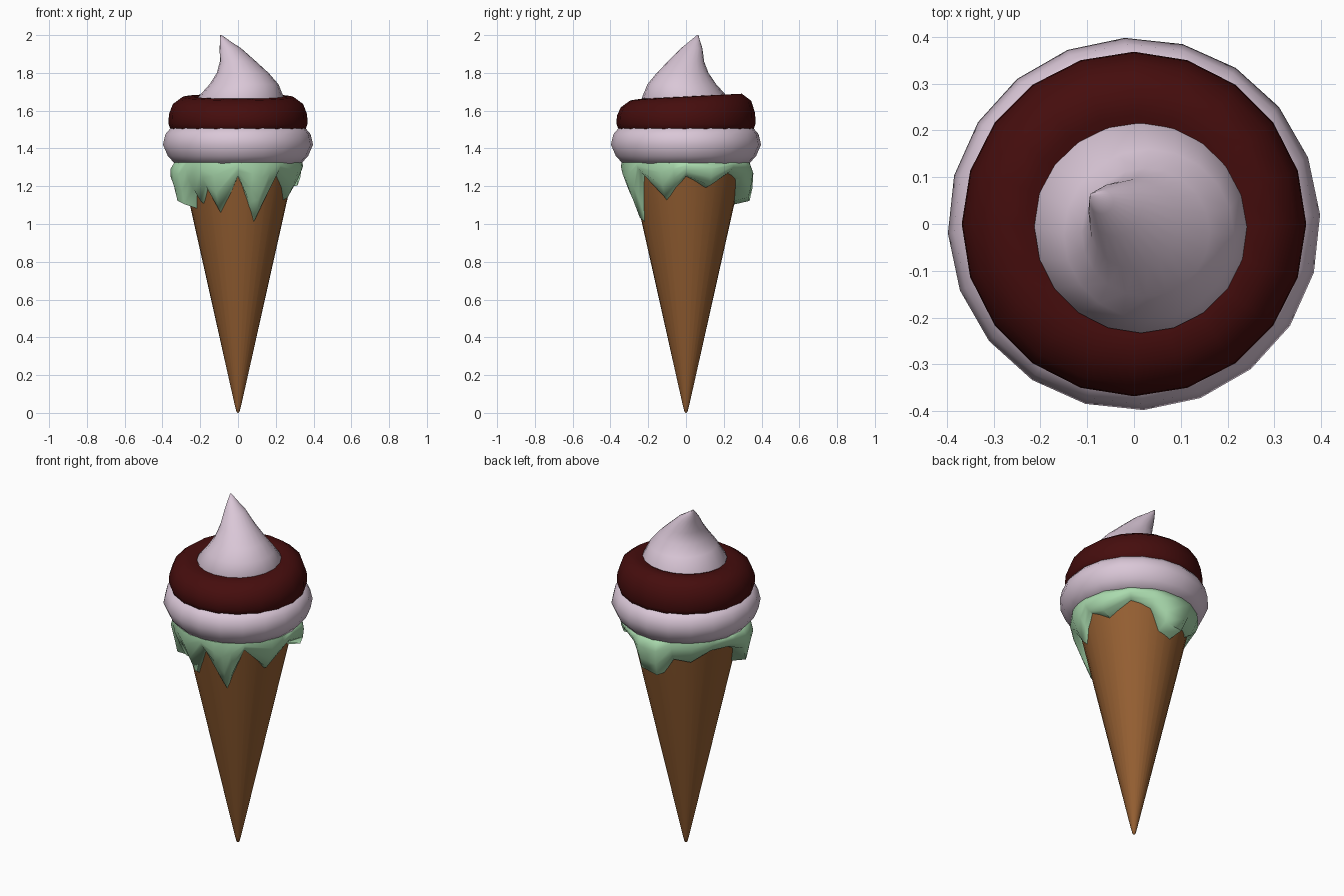
import bpy, math

if "Cube" in bpy.data.objects:
    bpy.data.objects.remove(bpy.data.objects["Cube"])


def material(name, rgb):
    m = bpy.data.materials.new(name)
    m.diffuse_color = (*rgb, 1)
    m.use_nodes = True
    m.node_tree.nodes["Principled BSDF"].inputs["Base Color"].default_value = m.diffuse_color
    return m


WAFER = material("wafer", (0.30, 0.115, 0.032))
CREAM = material("cream", (0.70, 0.57, 0.68))
SAUCE = material("sauce", (0.06, 0.004, 0.004))
MINT = material("mint", (0.40, 0.70, 0.42))


def loft(name, rings, mat, cap_end=False, angle=45):
    """Skin a stack of equal-length rings, ordered from bottom to top."""
    n = len(rings[0])
    verts = [p for ring in rings for p in ring]
    faces = [(i * n + j, i * n + (j + 1) % n, (i + 1) * n + (j + 1) % n, (i + 1) * n + j)
             for i in range(len(rings) - 1) for j in range(n)]
    if cap_end:
        faces.append(tuple(range((len(rings) - 1) * n, len(rings) * n)))
    me = bpy.data.meshes.new(name)
    me.from_pydata(verts, [], faces)
    ob = bpy.data.objects.new(name, me)
    bpy.context.collection.objects.link(ob)
    me.materials.append(mat)
    bpy.ops.object.select_all(action='DESELECT')
    ob.select_set(True)
    bpy.context.view_layer.objects.active = ob
    bpy.ops.object.shade_smooth_by_angle(angle=math.radians(angle))
    return ob


def circle(r, z, n, cx=0, cy=0, tilt=0, phase=0):
    pts = []
    for j in range(n):
        a = 2 * math.pi * j / n + phase
        y = r * math.sin(a)
        pts.append((cx + r * math.cos(a), cy + y, z + tilt * y))
    return pts


def cone_r(z):
    return 0.008 + 0.224 * z


# wafer cone with a slightly blunted tip
cone_profile = [(0.001, 0), (0.008, 0.006), (cone_r(0.04), 0.04), (cone_r(1.36), 1.36)]
loft("wafer_cone", [circle(r, z, 32) for r, z in cone_profile], WAFER)

# melted layer: (angle, lower edge height, lip radius of the thick drips or 0)
drips = [(0, 1.25, 0), (22, 1.19, .34), (47, 1.27, 0), (68, 1.23, 0), (80, 1.12, .335),
         (98, 1.10, .34), (112, 1.20, 0), (130, 1.18, 0), (150, 1.25, 0), (172, 1.24, 0),
         (188, 1.20, .345), (197, 1.10, .335), (209, 1.08, .325), (217, 1.17, 0),
         (225, 1.10, 0), (235, 1.19, 0), (248, 1.05, 0), (270, 1.25, 0), (283, 1.09, 0),
         (291, 1.00, 0), (299, 1.10, 0), (311, 1.27, 0), (337, 1.12, 0), (349, 1.19, 0)]


def drip_column(deg, low, lip):
    a = math.radians(deg)
    h = 1.325 - low
    z1, z2, z3 = 1.325 - 0.25 * h, 1.325 - 0.6 * h, 1.325 - 0.9 * h
    col = [(cone_r(low) - 0.012, low),
           (lip or cone_r(z3) + 0.022, z3),
           (lip + 0.015 if lip else cone_r(z2) + 0.04, z2),
           (0.36 if lip else 0.345, z1),
           (0.34, 1.325), (0.25, 1.345)]
    return [(r * math.cos(a), r * math.sin(a), z) for r, z in col]


loft("melted_drips", list(map(list, zip(*[drip_column(*d) for d in drips]))), MINT, angle=60)

# lower cream ring
cream_profile = [(0.24, 1.315), (0.335, 1.32), (0.372, 1.36), (0.398, 1.42),
                 (0.385, 1.475), (0.355, 1.51), (0.28, 1.52)]
loft("cream_ring", [circle(r, z, 20, phase=0.05) for r, z in cream_profile], CREAM, angle=60)

# sauce ring, its top rising gently to the back
sauce_profile = [(0.30, 1.47, 0), (0.355, 1.495, 0), (0.368, 1.53, 0), (0.366, 1.58, .02),
                 (0.345, 1.635, .05), (0.295, 1.672, .06), (0.235, 1.675, .05),
                 (0.17, 1.65, .04)]
loft("sauce_ring", [circle(r, z, 20, tilt=t) for r, z, t in sauce_profile], SAUCE, angle=60)

# swirled peak leaning to the back left: (radius, height, centre x, centre y)
peak = [(0.225, 1.62, .015, -.003), (0.228, 1.67, .015, -.005), (0.182, 1.74, .032, -.022),
        (0.137, 1.80, .025, -.018), (0.096, 1.86, .0, .0), (0.057, 1.93, -.04, .03),
        (0.026, 1.97, -.07, .048), (0.004, 2.0, -.09, .062)]
loft("cream_peak", [circle(r, z, 20, cx, cy) for r, z, cx, cy in peak], CREAM, True, 60)
